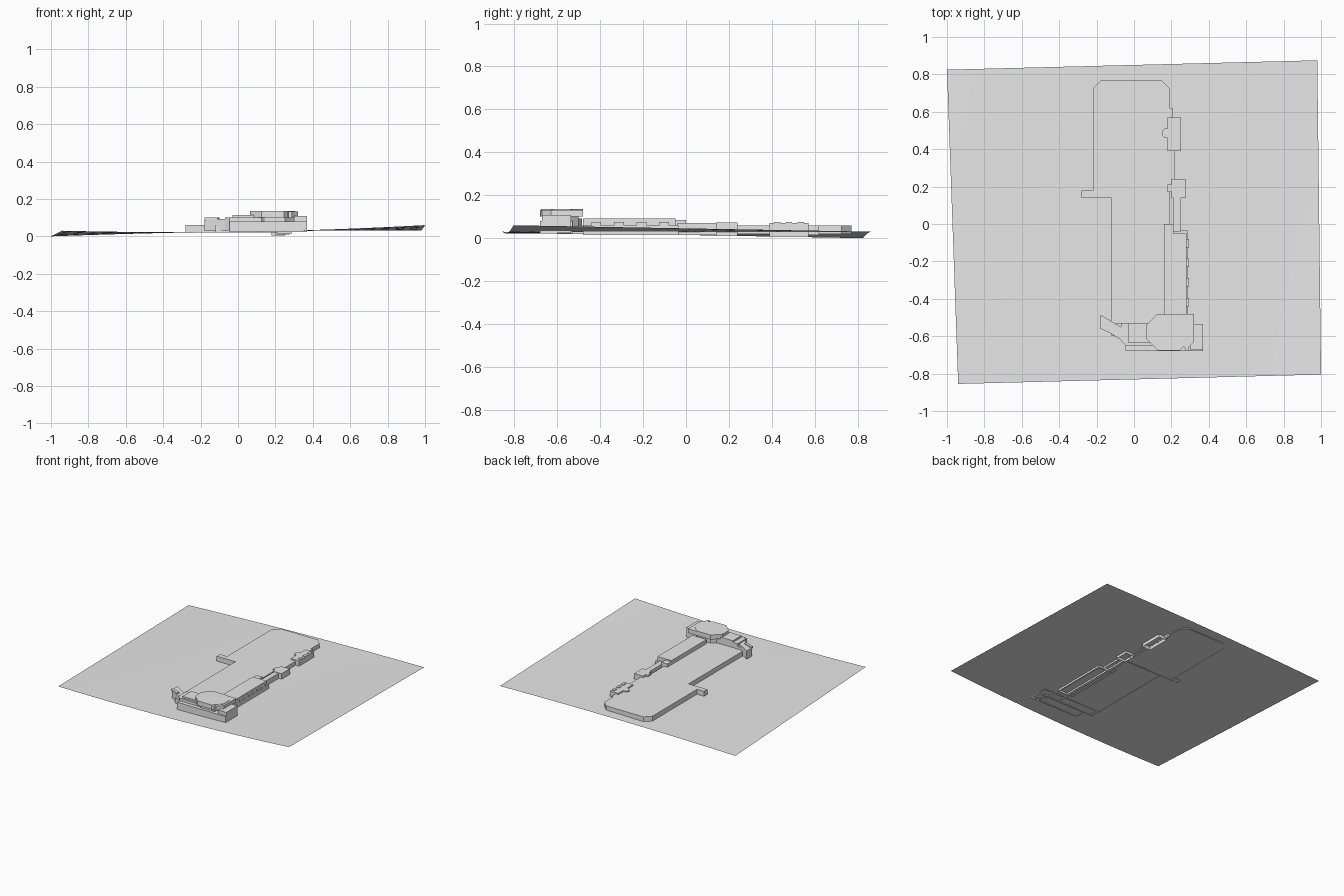
import bpy
import bmesh

default_cube = bpy.data.objects.get("Cube")
if default_cube:
    bpy.data.objects.remove(default_cube, do_unlink=True)

# Single flat colour
grey = bpy.data.materials.new("light grey")
grey.use_nodes = True
grey.diffuse_color = (.8, .8, .8, 1)
shader = grey.node_tree.nodes["Principled BSDF"]
shader.inputs["Base Color"].default_value = grey.diffuse_color


def finish(name, bm):
    """Turn a bmesh into a named grey object."""
    mesh = bpy.data.meshes.new(name)
    bm.to_mesh(mesh)
    bm.free()
    mesh.materials.append(grey)
    bpy.context.collection.objects.link(bpy.data.objects.new(name, mesh))


def prism(name, outline, base, top):
    """Extrude a counter-clockwise plan; parts set in the ground stay open below."""
    bm = bmesh.new()
    lower = [bm.verts.new((x, y, base)) for x, y in outline]
    upper = [bm.verts.new((x, y, top)) for x, y in outline]
    bm.faces.new(upper)
    for i in range(len(outline)):
        bm.faces.new((lower[i - 1], lower[i], upper[i], upper[i - 1]))
    if base > .05:
        bm.faces.new(reversed(lower))
    finish(name, bm)


def block(name, x, y, z, front_cut=0, back_cut=0):
    """Box between x, y and z limits, with optional chamfered plan corners."""
    left, right = x
    front, back = y
    f, b = front_cut, back_cut
    outline = [(left, front + f), (left + f, front),
               (right - f, front), (right, front + f),
               (right, back - b), (right - b, back),
               (left + b, back), (left, back - b)]
    # Drop the doubled points of corners that are left square
    outline = list(dict.fromkeys(outline))
    prism(name, outline, *z)


# Gently warped ground sheet: tilted, with bowed front and back edges
bm = bmesh.new()
bmesh.ops.create_grid(bm, x_segments=24, y_segments=24, size=1)
for vert in bm.verts:
    s, t = vert.co.x, vert.co.y
    bow = (t - .3) * (1 - s * s)
    vert.co.x = .98 * s - .02 * t + .01 * (1 + s * t)
    vert.co.y = .84 * t + .025 * s + .01
    vert.co.z = .03 + .015 * (s - t + bow)
for face in bm.faces:
    face.smooth = True
finish("ground", bm)

# Long terrace: chamfered back half, narrower front half and a side tab
terrace = (.02, .06)
block("terrace_back", x=(-.22, .19), y=(.14, .77), z=terrace, back_cut=.045)
block("terrace_front", x=(-.12, .19), y=(-.6, .14), z=terrace)
block("terrace_tab", x=(-.28, -.22), y=(.14, .18), z=terrace)
block("terrace_edge", x=(.19, .22), y=(.2, .4), z=terrace)

# Back pavilion with a rounded bay, a fin and roof blocks
block("back_pavilion", x=(.18, .25), y=(.39, .57), z=(.005, .07))
block("back_bay", x=(.15, .2), y=(.46, .51), z=(.03, .07), front_cut=.015, back_cut=.015)
block("back_fin", x=(.19, .205), y=(.57, .62), z=(.015, .06))
for i in range(3):
    start = .41 + i * .055
    block(f"back_roof_block_{i}", x=(.225, .25), y=(start, start + .03), z=(.066, .075))

# Middle pavilion and connecting walkway
block("middle_pavilion", x=(.2, .275), y=(.14, .24), z=(.01, .073))
block("middle_annex", x=(.18, .2), y=(.17, .21), z=(.03, .073))
block("walkway", x=(.21, .25), y=(-.04, .14), z=(.015, .07))

# Long wing with an outer ledge and a row of window bays
block("long_wing", x=(.16, .28), y=(-.48, -.05), z=(.02, .092))
block("long_wing_end", x=(.16, .21), y=(-.05, 0), z=(.02, .085))
block("long_wing_ledge", x=(.21, .29), y=(-.48, -.035), z=(.015, .06))
for i in range(4):
    start = -.44 + i * .105
    block(f"window_bay_{i}", x=(.27, .293), y=(start, start + .045), z=(.058, .076))

# Front building: base, hall and side block
block("front_base", x=(-.045, .37), y=(-.68, -.6), z=(.022, .08))
block("front_base_rear", x=(-.1, .3), y=(-.6, -.53), z=(.022, .08))
block("front_hall", x=(-.07, .15), y=(-.65, -.53), z=(.03, .1), front_cut=.025)
block("front_hall_roof", x=(-.03, .11), y=(-.635, -.53), z=(.1, .113))
block("side_block", x=(.3, .37), y=(-.67, -.535), z=(.025, .108))

# Octagonal tower with an overhanging roof and a corner parapet
block("tower", x=(.09, .3), y=(-.66, -.5), z=(.03, .11), front_cut=.05, back_cut=.05)
block("tower_roof", x=(.065, .305), y=(-.675, -.48), z=(.1, .135), front_cut=.06, back_cut=.06)
block("tower_parapet", x=(.24, .32), y=(-.68, -.48), z=(.1, .132), front_cut=.05)

# Splayed entrance wing at the left end
prism("splayed_wing", [(-.18, -.55), (-.07, -.62), (-.07, -.55), (-.18, -.485)], .028, .092)
prism("splayed_wing_cap", [(-.18, -.56), (-.11, -.59), (-.1, -.57), (-.18, -.54)], .085, .1)
